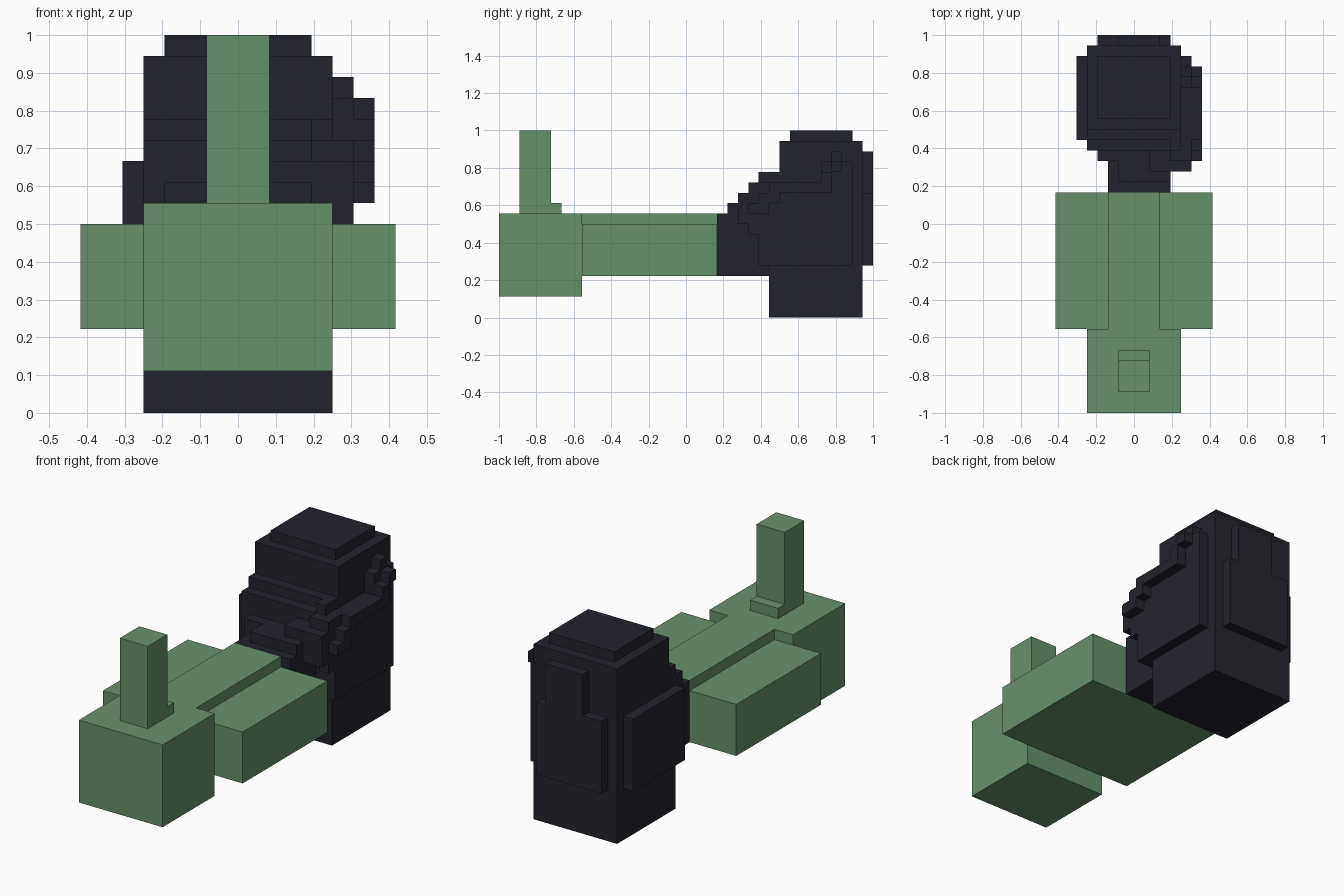
import bpy
import bmesh
from mathutils import Vector

UNIT = 1 / 18  # size of one building cell

default_cube = bpy.data.objects.get("Cube")
if default_cube:
    bpy.data.objects.remove(default_cube, do_unlink=True)


def make_material(name, colour):
    material = bpy.data.materials.new(name)
    material.use_nodes = True
    material.diffuse_color = colour
    for node in material.node_tree.nodes:
        if node.type == "BSDF_PRINCIPLED":
            node.inputs["Base Color"].default_value = colour
            node.inputs["Roughness"].default_value = 0.9
    return material


green = make_material("sage_green", (0.137, 0.279, 0.152, 1))
dark = make_material("midnight_navy", (0.0165, 0.0165, 0.026, 1))


def blocks(name, material, *boxes):
    """One object from boxes, each given as x range, y range, z range in cells."""
    bm = bmesh.new()
    for ranges in boxes:
        low = Vector([r[0] for r in ranges]) * UNIT
        high = Vector([r[1] for r in ranges]) * UNIT
        cube = bmesh.ops.create_cube(bm, size=1)
        for vert in cube["verts"]:
            vert.co = [low[i] if vert.co[i] < 0 else high[i] for i in range(3)]
    mesh = bpy.data.meshes.new(name)
    bm.to_mesh(mesh)
    bm.free()
    mesh.materials.append(material)
    part = bpy.data.objects.new(name, mesh)
    bpy.context.collection.objects.link(part)
    return part


def both_ways(half):
    return (-half, half)


# Green front: end block, upright post with its foot, and the beam
blocks("end_block", green, (both_ways(4.5), (-18, -10), (2, 10)))
blocks("upright_post", green, (both_ways(1.5), (-16, -13), (10, 18)))
blocks("post_foot", green, (both_ways(1.5), (-13, -12), (10, 11)))
blocks("centre_beam", green, (both_ways(2.5), (-10, 3), (4, 10)))

# Mirrored blocks beside the beam
for side, span in (("left", (2.5, 7.5)), ("right", (-7.5, -2.5))):
    blocks(side + "_side_block", green, (span, (-10, 3), (4, 9)))

# Dark tower with stepped top
blocks("tower_body", dark, (both_ways(4.5), (8, 17), (0, 14)))
blocks("tower_upper", dark, (both_ways(4.5), (9, 17), (14, 17)))
blocks("tower_cap", dark, (both_ways(3.5), (10, 16), (17, 18)))

# Stepped front that joins the beam
blocks("brow", dark, (both_ways(4.5), (7, 8), (5, 13)))
blocks("face_step", dark, (both_ways(3.5), (6, 7), (4, 11)))
blocks("face_base", dark, (both_ways(3.5), (6, 8), (4, 5)))
blocks("snout", dark, ((-2.5, 3.5), (3, 6), (4, 10)))
blocks("snout_ridge", dark, ((-1.5, 3.5), (4, 6), (10, 11)))

# Raised panel on the back, with a narrower upper part
blocks("back_panel", dark,
       (both_ways(3.5), (17, 18), (5, 12)),
       ((-1.5, 2.5), (17, 18), (12, 16)))

# Plain plate on the right side
blocks("right_plate", dark, ((-5.5, -4.5), (8, 16), (5, 12)))

# Stepped plate on the left side, row by row from the bottom
plate_x = (4.5, 5.5)
blocks("left_plate", dark,
       (plate_x, (7, 16), (5, 8)),
       (plate_x, (6, 16), (8, 9)),
       (plate_x, (5, 16), (9, 11)),
       (plate_x, (6, 16), (11, 12)),
       (plate_x, (7, 16), (12, 13)),
       (plate_x, (13, 16), (13, 15)),
       (plate_x, (14, 15), (15, 16)))

# Diagonal strap standing out from the left plate and curling to the front
strap_x = (5.5, 6.5)
blocks("left_strap", dark,
       (strap_x, (14, 15), (14, 15)),
       (strap_x, (13, 14), (12, 14)),
       (strap_x, (8, 13), (12, 13)),
       (strap_x, (7, 9), (11, 12)),
       (strap_x, (6, 8), (10, 11)))
blocks("strap_front", dark,
       ((3.5, 5.5), (5, 7), (9, 12)),
       ((3.5, 5.5), (6, 8), (12, 13)),
       ((3.5, 4.5), (7, 8), (13, 14)),
       ((1.5, 3.5), (5, 7), (11, 12)))
